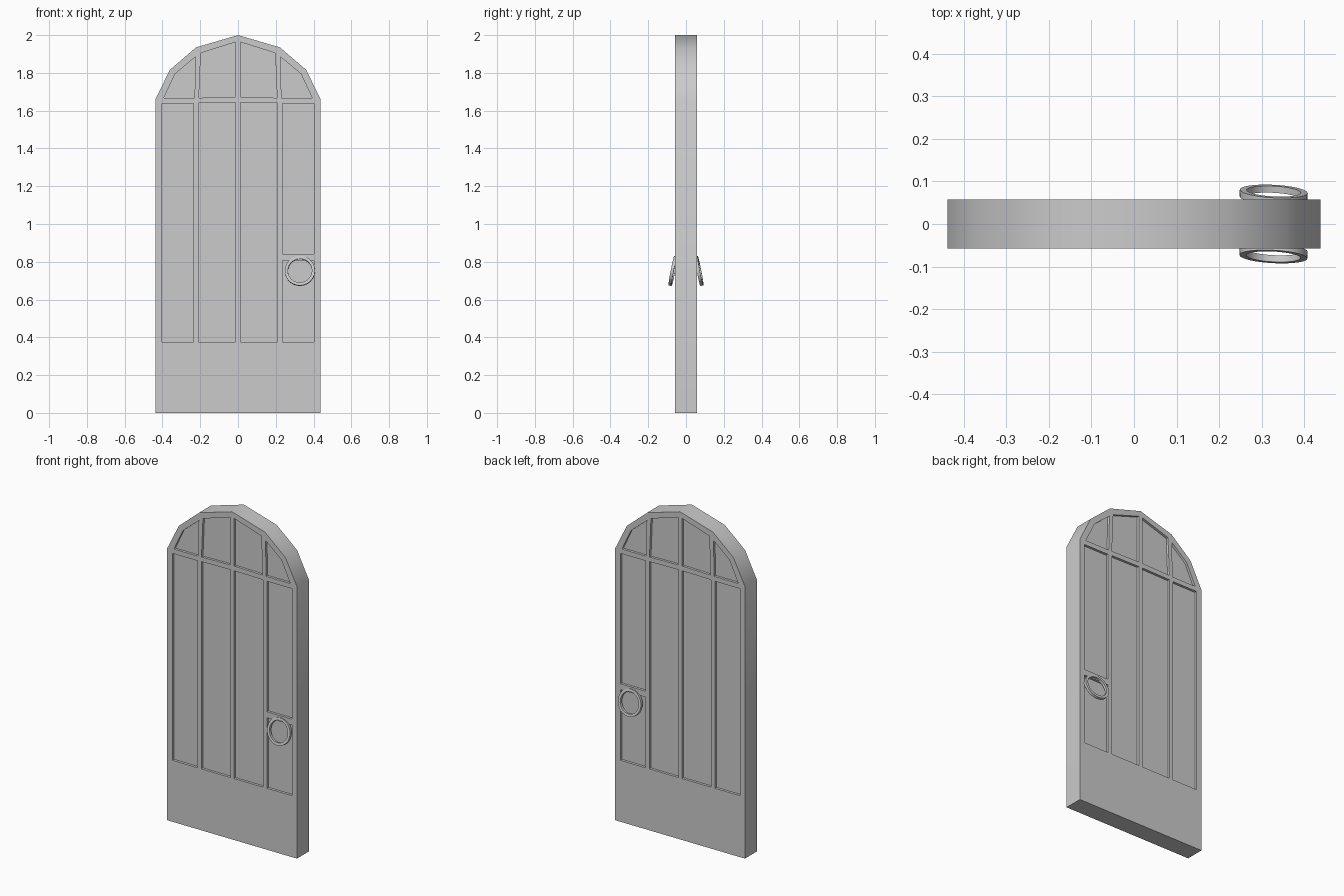
import bpy, bmesh, math

if "Cube" in bpy.data.objects:
    bpy.data.objects.remove(bpy.data.objects["Cube"])

HALF = 0.057     # half thickness of the slab
DEPTH = 0.015    # depth of the panel recesses


def add_prism(bm, pts, y0, y1):
    """Extrude an x/z outline from y0 to y1."""
    face = bm.faces.new([bm.verts.new((x, y0, z)) for x, z in pts])
    new = bmesh.ops.extrude_face_region(bm, geom=[face])["geom"]
    verts = [v for v in new if isinstance(v, bmesh.types.BMVert)]
    bmesh.ops.translate(bm, verts=verts, vec=(0, y1 - y0, 0))


def finish(bm, name):
    bmesh.ops.recalc_face_normals(bm, faces=bm.faces)
    mesh = bpy.data.meshes.new(name)
    bm.to_mesh(mesh)
    bm.free()
    obj = bpy.data.objects.new(name, mesh)
    bpy.context.collection.objects.link(obj)
    return obj


def activate(obj):
    bpy.ops.object.select_all(action="DESELECT")
    obj.select_set(True)
    bpy.context.view_layer.objects.active = obj


def flip(pts):
    return [(-x, z) for x, z in pts]


def rect(x0, x1, z0, z1):
    return [(x0, z0), (x1, z0), (x1, z1), (x0, z1)]


# Arched door slab
right = [(0.438, 0), (0.438, 1.66), (0.36, 1.817), (0.222, 1.935)]
bm = bmesh.new()
add_prism(bm, right + [(0, 2.0)] + flip(right)[::-1], -HALF, HALF)
door = finish(bm, "door_slab")

# Recessed panels, on both faces
outer_light = [(0.23, 1.667), (0.393, 1.667), (0.333, 1.795), (0.225, 1.885)]
inner_light = [(0.013, 1.672), (0.207, 1.668), (0.197, 1.905), (0.013, 1.963)]
inner_plank = [(0.012, 0.375), (0.208, 0.375), (0.208, 1.64), (0.012, 1.643)]
panels = [outer_light, flip(outer_light), inner_light, flip(inner_light),
          inner_plank, flip(inner_plank),
          rect(-0.403, -0.235, 0.375, 1.638),   # hinge side plank
          rect(0.235, 0.403, 0.842, 1.638),     # plank above the lock rail
          rect(0.235, 0.403, 0.375, 0.806)]     # plank below the lock rail
bm = bmesh.new()
for pts in panels:
    for s in (-1, 1):
        add_prism(bm, pts, s * (HALF - DEPTH), s * (HALF + 0.05))
cutter = finish(bm, "panel_cutter")
cutter.hide_render = True

mod = door.modifiers.new("panels", "BOOLEAN")
mod.operation = "DIFFERENCE"
mod.solver = "EXACT"
mod.object = cutter
activate(door)
bpy.ops.object.modifier_apply(modifier=mod.name)
bpy.data.objects.remove(cutter)
bpy.ops.object.shade_smooth_by_angle(angle=math.radians(35))

# Pull rings: flat bands leaning away from the door at the bottom
N = 24
profile = [(0.080, -0.008), (0.080, 0.008), (0.064, 0.008), (0.064, -0.008)]
for s, name in ((-1, "front_ring"), (1, "back_ring")):
    bm = bmesh.new()
    loops = []
    for i in range(N):
        a = 2 * math.pi * i / N
        loops.append([bm.verts.new((r * math.cos(a), y, r * math.sin(a)))
                      for r, y in profile])
    for i in range(N):
        p, q = loops[i], loops[(i + 1) % N]
        for k in range(4):
            m = (k + 1) % 4
            bm.faces.new((p[k], p[m], q[m], q[k]))
    ring = finish(bm, name)
    ring.location = (0.328, s * 0.069, 0.752)
    ring.rotation_euler = (s * math.radians(11), 0, math.radians(-3))
    activate(ring)
    bpy.ops.object.shade_smooth_by_angle(angle=math.radians(35))
